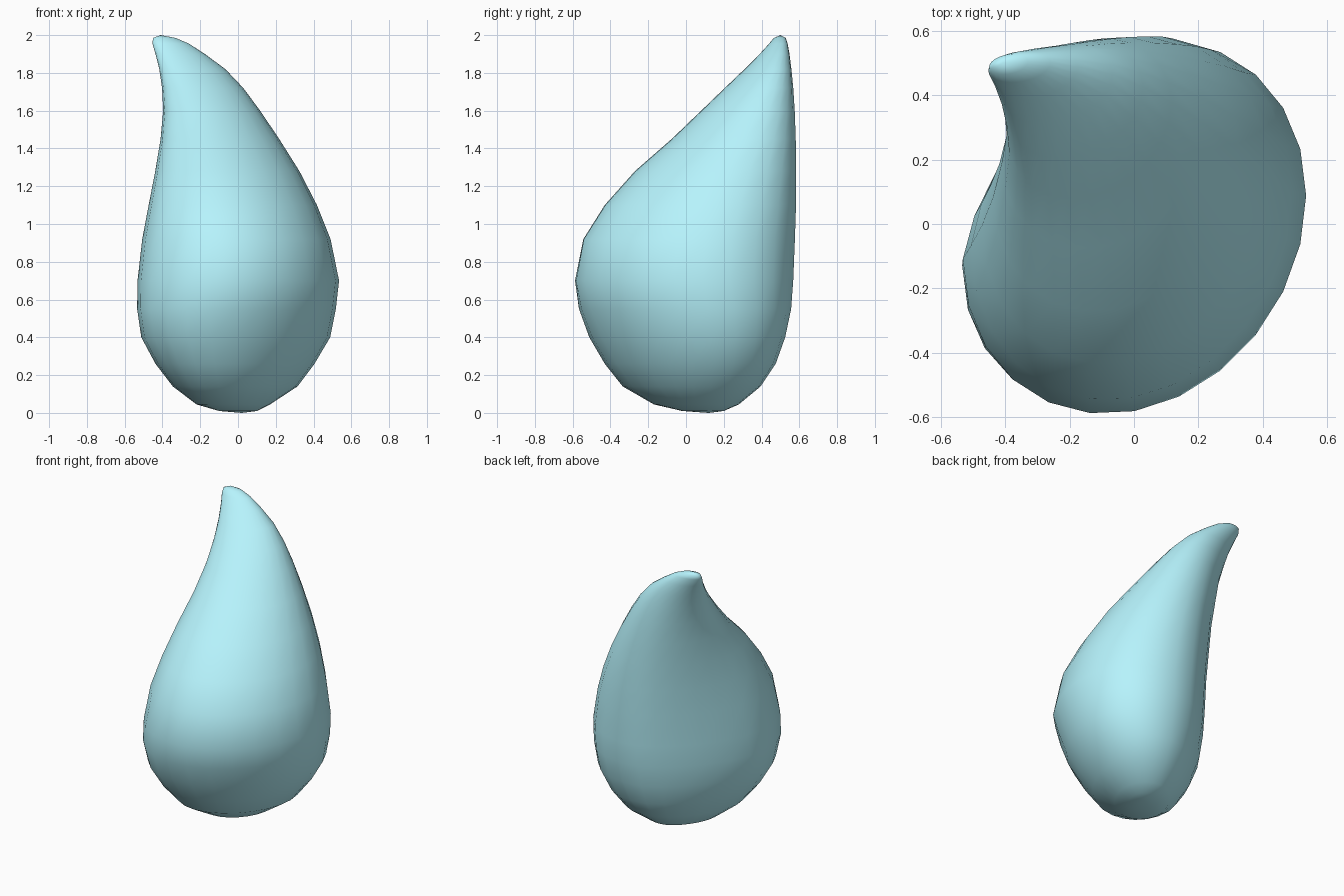
import bpy, bmesh
from math import sin, cos, asin, tau

SIDES = 24
# horizontal sections: z, x min, x max, y min, y max,
# skew toward the front-left / back-right diagonal, flattening of the back-left side
SECTIONS = [
    (0.010, -0.10, 0.10, -0.02, 0.20, 0.2, 0),
    (0.045, -0.22, 0.17, -0.17, 0.28, 0.25, 0.01),
    (0.14, -0.345, 0.315, -0.335, 0.395, 0.28, 0.02),
    (0.26, -0.437, 0.405, -0.43, 0.475, 0.27, 0.03),
    (0.40, -0.512, 0.488, -0.512, 0.525, 0.25, 0.04),
    (0.55, -0.534, 0.518, -0.567, 0.557, 0.22, 0.045),
    (0.70, -0.532, 0.535, -0.59, 0.57, 0.17, 0.05),
    (0.92, -0.507, 0.49, -0.547, 0.58, 0.15, 0.045),
    (1.10, -0.473, 0.418, -0.433, 0.585, 0.16, 0.03),
    (1.28, -0.438, 0.325, -0.272, 0.585, 0.17, 0.02),
    (1.45, -0.410, 0.218, -0.077, 0.582, 0.18, 0.01),
    (1.60, -0.396, 0.117, 0.08, 0.576, 0.20, 0.005),
    (1.72, -0.402, 0.028, 0.205, 0.568, 0.22, 0),
    (1.82, -0.417, -0.067, 0.31, 0.558, 0.25, 0),
    (1.90, -0.437, -0.175, 0.39, 0.548, 0.25, 0),
    (1.955, -0.453, -0.26, 0.44, 0.538, 0.25, 0),
    (1.985, -0.45, -0.33, 0.465, 0.528, 0.25, 0),
]

bm = bmesh.new()

# loft of skewed ellipses, pressed in on the back-left
rings = []
for z, x0, x1, y0, y1, skew, flat in SECTIONS:
    phase = asin(skew)
    ring = []
    for i in range(SIDES):
        t = tau * i / SIDES
        press = flat * 0.707 * max(0, -sin(2 * t)) if sin(t) > 0 else 0
        ring.append(bm.verts.new(((x0 + x1) / 2 + (x1 - x0) / 2 * cos(t) + press,
                                  (y0 + y1) / 2 + (y1 - y0) / 2 * sin(t + phase) - press, z)))
    rings.append(ring)
for a, b in zip(rings, rings[1:]):
    for i in range(SIDES):
        j = (i + 1) % SIDES
        bm.faces.new((a[i], a[j], b[j], b[i]))

# rounded ends
base = bm.verts.new((0.02, 0.12, 0.0))
tip = bm.verts.new((-0.41, 0.50, 2.0))
for i in range(SIDES):
    j = (i + 1) % SIDES
    bm.faces.new((base, rings[0][j], rings[0][i]))
    bm.faces.new((tip, rings[-1][i], rings[-1][j]))
bmesh.ops.recalc_face_normals(bm, faces=bm.faces)
for f in bm.faces:
    f.smooth = True

mesh = bpy.data.meshes.new("droplet")
bm.to_mesh(mesh)
bm.free()
droplet = bpy.data.objects.new("droplet", mesh)
bpy.context.collection.objects.link(droplet)

# pale blue surface
mat = bpy.data.materials.new("pale_blue")
mat.diffuse_color = (0.47, 0.90, 0.98, 1.0)
mesh.materials.append(mat)
